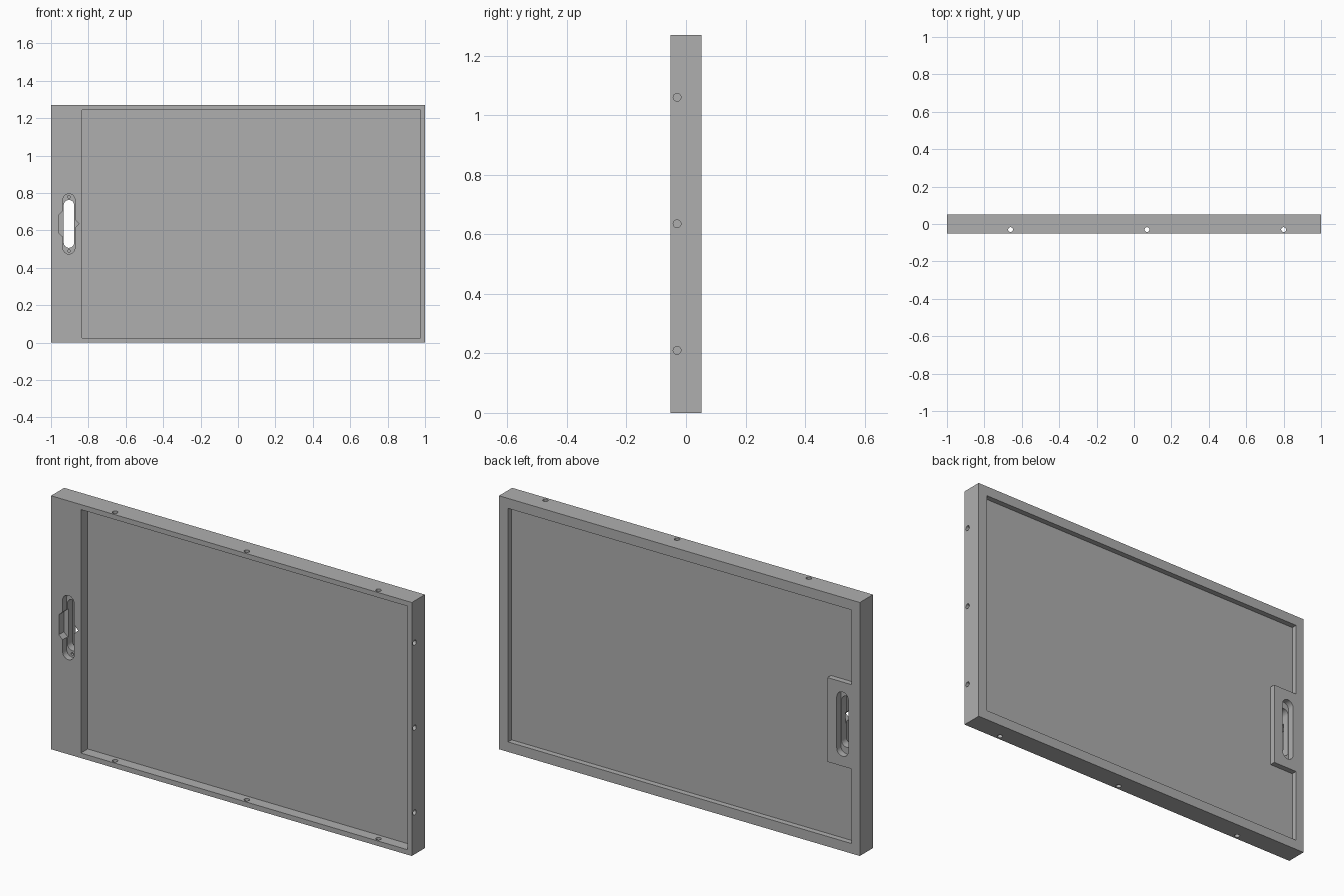
import bpy, bmesh, math
from mathutils import Matrix, Vector

cube = bpy.data.objects.get("Cube")
if cube:
    bpy.data.objects.remove(cube, do_unlink=True)

W, H, D = 1.0, 1.27, 0.052      # half width, height, half depth
MID = H / 2
OUT = 0.1                       # overshoot beyond the faces

grey = bpy.data.materials.new("plain grey")
grey.use_nodes = True
colour = (0.43, 0.43, 0.43, 1)
grey.diffuse_color = colour
grey.node_tree.nodes["Principled BSDF"].inputs["Base Color"].default_value = colour


def add_object(name, bm):
    bmesh.ops.recalc_face_normals(bm, faces=bm.faces)
    mesh = bpy.data.meshes.new(name)
    bm.to_mesh(mesh)
    bm.free()
    mesh.materials.append(grey)
    ob = bpy.data.objects.new(name, mesh)
    bpy.context.collection.objects.link(ob)
    return ob


def prism(name, outline, y0, y1):
    """Extrude an x-z outline from y0 to y1."""
    bm = bmesh.new()
    face = bm.faces.new([bm.verts.new((x, y0, z)) for x, z in outline])
    new = bmesh.ops.extrude_face_region(bm, geom=[face])["geom"]
    bmesh.ops.translate(bm, vec=(0, y1 - y0, 0),
                        verts=[v for v in new if isinstance(v, bmesh.types.BMVert)])
    return add_object(name, bm)


def rod(name, start, end, radius):
    """Round cutter between two points."""
    a, b = Vector(start), Vector(end)
    turn = (b - a).to_track_quat('Z', 'Y').to_matrix().to_4x4()
    bm = bmesh.new()
    bmesh.ops.create_cone(bm, cap_ends=True, segments=24, radius1=radius, radius2=radius,
                          depth=(b - a).length,
                          matrix=Matrix.Translation((a + b) / 2) @ turn)
    return add_object(name, bm)


def rect(x0, x1, z0, z1):
    return [(x0, z0), (x1, z0), (x1, z1), (x0, z1)]


def stadium(cx, cz, half_height, r, n=12):
    pts = []
    for side in (0, 1):
        oz = (half_height - r) * (1 - 2 * side)
        for i in range(n + 1):
            a = math.pi * (side + i / n)
            pts.append((cx + r * math.cos(a), cz + oz + r * math.sin(a)))
    return pts


def cut(target, cutter):
    cutter.hide_render = True
    mod = target.modifiers.new("cut", 'BOOLEAN')
    mod.operation = 'DIFFERENCE'
    mod.solver = 'EXACT'
    mod.object = cutter
    bpy.context.view_layer.objects.active = target
    bpy.ops.object.modifier_apply(modifier=mod.name)
    bpy.data.objects.remove(cutter, do_unlink=True)


# Solid slab
panel = prism("tray_panel", rect(-W, W, 0, H), -D, D)

# Deep front recess
cut(panel, prism("front_recess", rect(-0.835, 0.975, 0.025, H - 0.025), -OUT, 0.002))

# Shallow back recess, notched around the handle block
low, high = MID - 0.211, MID + 0.211
back = [(-0.955, 0.05), (0.95, 0.05), (0.95, H - 0.05), (-0.955, H - 0.05),
        (-0.955, high), (-0.82, high), (-0.82, low), (-0.955, low)]
cut(panel, prism("back_recess", back, 0.024, OUT))

# Handle slot with an inner lip
SX = -0.904
cut(panel, prism("slot_front", stadium(SX, MID, 0.161, 0.032), -OUT, -0.02))
cut(panel, prism("slot_back", stadium(SX, MID, 0.161, 0.032), 0.02, OUT))
cut(panel, prism("slot_through", stadium(SX, MID, 0.128, 0.028), -OUT, OUT))

# Finger reliefs either side of the slot
relief_left = [(SX, MID - 0.07), (-0.935, MID - 0.07), (-0.957, MID - 0.05),
               (-0.957, MID + 0.05), (-0.935, MID + 0.07), (SX, MID + 0.07)]
relief_right = [(SX, MID - 0.055), (-0.85, MID), (SX, MID + 0.055)]
cut(panel, prism("relief_left", relief_left, -OUT, -0.012))
cut(panel, prism("relief_right", relief_right, -OUT, -0.012))

# Small blind holes in the slot lip
for s in (-1, 1):
    z = MID + s * 0.145
    cut(panel, rod("lip_hole", (SX, -OUT, z), (SX, -0.008, z), 0.007))

# Screw holes through top and bottom rims, and through the right rim
HY = -0.03
for x in (-0.66, 0.07, 0.8):
    cut(panel, rod("rim_hole", (x, HY, -OUT), (x, HY, H + OUT), 0.013))
for z in (0.21, MID, 1.06):
    cut(panel, rod("side_hole", (0.9, HY, z), (W + OUT, HY, z), 0.013))

bpy.ops.object.select_all(action='DESELECT')
panel.select_set(True)
bpy.context.view_layer.objects.active = panel
bpy.ops.object.shade_smooth_by_angle(angle=math.radians(30))
